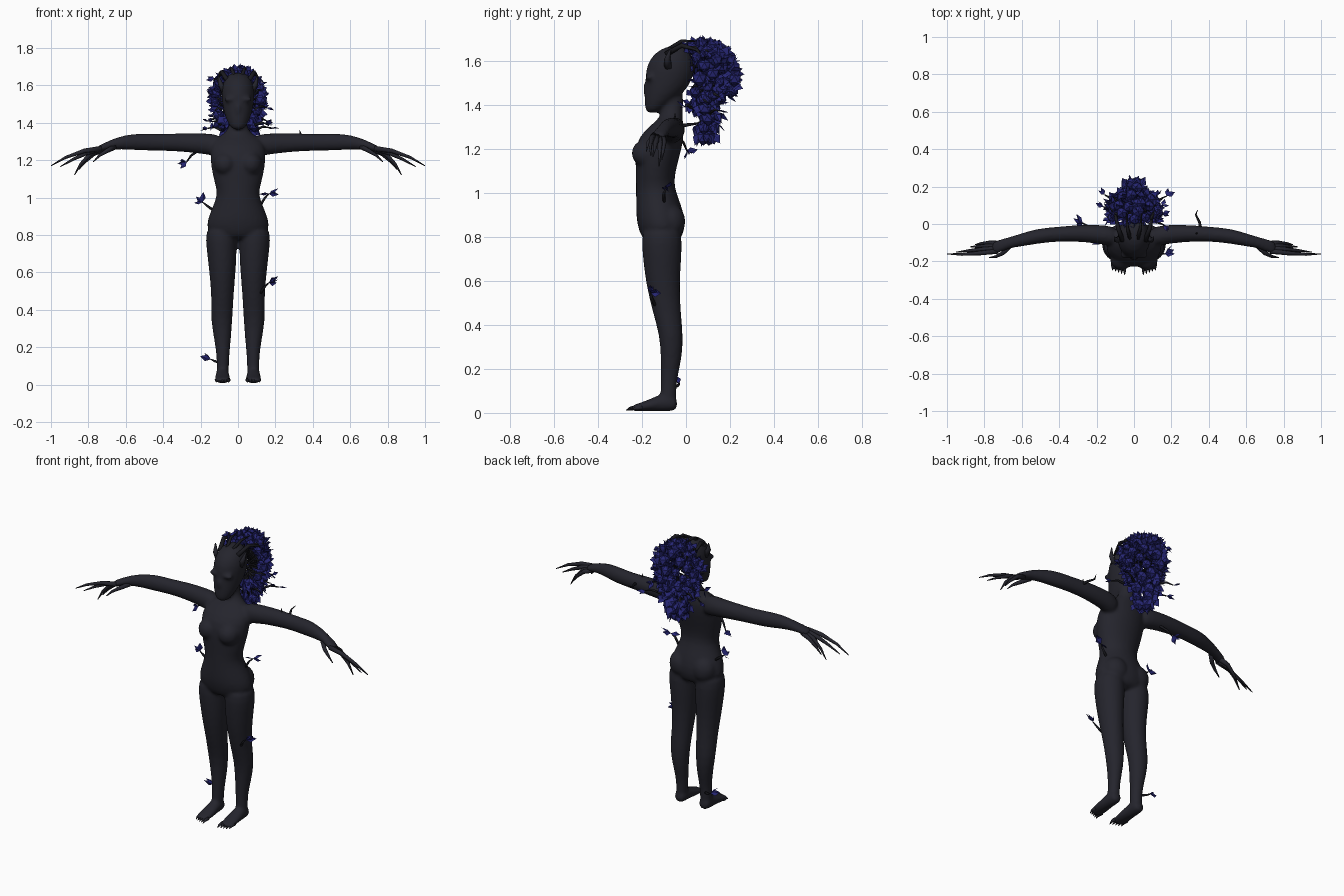
import bpy, bmesh, math, random
from mathutils import Vector, Matrix

random.seed(4)
cube = bpy.data.objects.get("Cube")
if cube:
    bpy.data.objects.remove(cube)


def material(name, rgb):
    m = bpy.data.materials.new(name)
    m.use_nodes = True
    m.diffuse_color = (*rgb, 1)
    m.node_tree.nodes["Principled BSDF"].inputs["Base Color"].default_value = (*rgb, 1)
    return m


BARK = material("dark bark", (0.018, 0.018, 0.026))
BLUE = material("deep blue petal", (0.019, 0.019, 0.17))
TWIG = material("black twig", (0.010, 0.010, 0.014))


def make_object(name, bm, mat):
    me = bpy.data.meshes.new(name)
    bm.to_mesh(me)
    bm.free()
    me.materials.append(mat)
    ob = bpy.data.objects.new(name, me)
    bpy.context.collection.objects.link(ob)
    return ob


def loft(bm, rings, axis, side=1, n=14):
    """Skin over elliptical rings (x, y, z, a, b) lying across the given axis."""
    loops = []
    for x, y, z, a, b in rings:
        loop = []
        for i in range(n):
            t = math.tau * i / n
            c, s = a * math.cos(t), b * math.sin(t)
            off = {"x": (0, c, s), "y": (c, 0, s), "z": (c, s, 0)}[axis]
            p = Vector((x, y, z)) + Vector(off)
            loop.append(bm.verts.new((p.x * side, p.y, p.z)))
        loops.append(loop)
    for lo, hi in zip(loops, loops[1:]):
        for i in range(n):
            j = (i + 1) % n
            bm.faces.new((lo[i], lo[j], hi[j], hi[i]))
    bm.faces.new(loops[0][::-1])
    bm.faces.new(loops[-1])


def ball(bm, centre, size, level=2):
    mat = Matrix.Translation(centre) @ Matrix.Diagonal((*size, 1))
    bmesh.ops.create_icosphere(bm, subdivisions=level, radius=1, matrix=mat)


def tube(bm, points, radius, tip=0.15, n=6):
    """Tapered round branch through the points."""
    pts = [Vector(p) for p in points]
    loops = []
    for k, p in enumerate(pts):
        d = (pts[min(k + 1, len(pts) - 1)] - pts[max(k - 1, 0)]).normalized()
        u = d.orthogonal().normalized() if k == 0 else (u - d * u.dot(d)).normalized()
        v = d.cross(u)
        r = radius * (1 - (1 - tip) * (k / (len(pts) - 1)) ** 1.5)
        loops.append([bm.verts.new(p + (u * math.cos(math.tau * i / n)
                      + v * math.sin(math.tau * i / n)) * r) for i in range(n)])
    for lo, hi in zip(loops, loops[1:]):
        for i in range(n):
            j = (i + 1) % n
            bm.faces.new((lo[i], lo[j], hi[j], hi[i]))
    bm.faces.new(loops[0][::-1])
    bm.faces.new(loops[-1])


def leaf(bm, base, direction, length, width=0.3):
    """Pointed leaf, folded along its middle."""
    d = Vector(direction).normalized()
    u = d.orthogonal().normalized()
    u.rotate(Matrix.Rotation(random.uniform(0, 6), 3, d))
    up = d.cross(u)
    b = Vector(base)
    root, tip = bm.verts.new(b), bm.verts.new(b + d * length)
    mid = bm.verts.new(b + d * length * 0.5 - up * length * 0.1)
    for s in (1, -1):
        edge = bm.verts.new(b + d * length * 0.45 + u * s * width * length)
        bm.faces.new((root, edge, mid))
        bm.faces.new((mid, edge, tip))


# Body: torso, head and limbs fused into one skin
body = bmesh.new()
loft(body, [(0, -.11, .77, .10, .08), (0, -.11, .82, .175, .105), (0, -.115, .88, .17, .115),
            (0, -.125, .95, .14, .105), (0, -.14, 1.02, .11, .09), (0, -.14, 1.08, .13, .09),
            (0, -.13, 1.17, .15, .105), (0, -.115, 1.25, .155, .11), (0, -.085, 1.31, .14, .075),
            (0, -.065, 1.345, .06, .05), (0, -.06, 1.40, .045, .047), (0, -.055, 1.46, .045, .05)], "z")
loft(body, [(0, -.155, 1.36, .03, .025), (0, -.138, 1.395, .055, .052), (0, -.10, 1.45, .078, .092),
            (0, -.075, 1.52, .09, .112), (0, -.07, 1.58, .093, .114), (0, -.06, 1.635, .075, .088),
            (0, -.04, 1.67, .04, .045)], "z")
ball(body, (0, -.178, 1.475), (.014, .02, .035))
ball(body, (0, -.175, 1.42), (.028, .014, .012))
for s in (1, -1):
    ball(body, (s * .04, -.165, 1.525), (.04, .022, .014))
    ball(body, (s * .068, -.18, 1.18), (.066, .072, .068))
    ball(body, (s * .075, -.07, .87), (.08, .072, .085))
    # Leg
    loft(body, [(.085, -.11, .86, .085, .09), (.09, -.11, .77, .086, .095),
                (.085, -.108, .68, .08, .088), (.083, -.105, .58, .07, .078),
                (.083, -.088, .46, .06, .066), (.088, -.066, .35, .06, .055),
                (.083, -.066, .25, .047, .05), (.08, -.078, .15, .034, .037),
                (.082, -.08, .09, .034, .038), (.083, -.08, .04, .034, .036)], "z", s)
    # Foot
    loft(body, [(.083, -.038, .04, .03, .03), (.083, -.07, .05, .037, .043),
                (.083, -.12, .046, .038, .04), (.082, -.17, .034, .043, .026),
                (.082, -.22, .025, .045, .018), (.082, -.25, .02, .038, .012)], "y", s)
    # Arm and palm
    loft(body, [(.08, -.07, 1.275, .05, .06), (.15, -.06, 1.285, .055, .06),
                (.22, -.052, 1.29, .05, .054), (.32, -.05, 1.295, .045, .05),
                (.42, -.055, 1.295, .04, .045), (.52, -.065, 1.297, .042, .048),
                (.60, -.085, 1.297, .036, .04), (.67, -.10, 1.285, .03, .03),
                (.72, -.12, 1.268, .038, .022), (.765, -.13, 1.253, .034, .016)], "x", s)
bmesh.ops.recalc_face_normals(body, faces=body.faces)
skin = make_object("body", body, BARK)
skin.modifiers.new("round", "SUBSURF").levels = 1
remesh = skin.modifiers.new("fuse", "REMESH")
remesh.mode = "VOXEL"
remesh.voxel_size = 0.01
remesh.use_smooth_shade = True
soften = skin.modifiers.new("soften", "SMOOTH")
soften.factor, soften.iterations = 0.5, 4

# Clawed fingers, toes and small head horns
FINGERS = [[(.73, -.145, 1.262), (.82, -.155, 1.25), (.92, -.162, 1.215), (1, -.16, 1.17)],
           [(.73, -.13, 1.26), (.81, -.135, 1.238), (.88, -.142, 1.205), (.95, -.15, 1.165)],
           [(.73, -.12, 1.255), (.79, -.118, 1.232), (.84, -.12, 1.18), (.875, -.122, 1.12)],
           [(.72, -.105, 1.255), (.77, -.1, 1.235), (.82, -.105, 1.19), (.85, -.11, 1.15)],
           [(.66, -.115, 1.27), (.70, -.155, 1.25), (.74, -.175, 1.225), (.775, -.18, 1.19)]]
HORN = [(.075, -.08, 1.57), (.095, -.085, 1.61), (.105, -.07, 1.655)]
for s, label in ((1, "left"), (-1, "right")):
    def flip(pts):
        return [(x * s, y, z) for x, y, z in pts]
    hand, toes, horn = bmesh.new(), bmesh.new(), bmesh.new()
    for f in FINGERS:
        tube(hand, flip(f), .015)
    for i in range(5):
        x = .05 + i * .016
        y = -.272 + i * .006
        tube(toes, flip([(x, y + .05, .024), (x, y + .02, .022), (x, y, .012)]), .011)
    tube(horn, flip(HORN), .02)
    for part, bm in (("fingers", hand), ("toes", toes), ("horn", horn)):
        bmesh.ops.recalc_face_normals(bm, faces=bm.faces)
        ob = make_object(label + "_" + part, bm, BARK)
        ob.data.shade_smooth()

# Hair of blossoms: a shell round the back of the head, a tail and a crest
spots = []
for i in range(64):
    h = 1 - 2 * (i + .5) / 64
    r, t = math.sqrt(1 - h * h), i * 2.39996
    p = Vector((.125 * r * math.cos(t), .07 + .11 * r * math.sin(t), 1.53 + .145 * h))
    if p.y > .03 or (p.z > 1.63 and p.y > -.02):
        spots.append(p)
for row in range(5):
    z = 1.43 - row * .045
    half = .1 - row * .018
    for k in (-1, 0, 1):
        spots.append(Vector((k * half, .09 + .03 * (k == 0) + random.uniform(-.02, .02), z)))
for k in range(6):
    t = math.radians(75 - k * 20)
    spots.append(Vector((.015 * (-1) ** k, .07 + .15 * math.cos(t), 1.53 + .15 * math.sin(t))))

blossoms, leaves, twigs = bmesh.new(), bmesh.new(), bmesh.new()
core = Vector((0, .06, 1.5))
for p in spots:
    r = random.uniform(.026, .036)
    ball(blossoms, p, (r, r, r * 1.05), 1)
    out = (p - core).normalized()
    u = out.orthogonal().normalized()
    for i in range(5):
        q = u.copy()
        q.rotate(Matrix.Rotation(math.tau * i / 5, 3, out))
        leaf(blossoms, p + q * r * .6 - out * r * .6, q * .5 + out, r * 1.8, .4)
    tube(twigs, [core.lerp(p, .3), core.lerp(p, .7) + Vector((0, 0, .015)), p], .007)


def sprig(points, count, size):
    """Twig with a fan of leaves at its end."""
    tube(twigs, points, .008, .4)
    end = Vector(points[-1])
    d = (end - Vector(points[-2])).normalized()
    for i in range(count):
        spread = Vector([random.uniform(-1, 1) for _ in range(3)])
        leaf(leaves, end, d + spread * .9, size * random.uniform(.8, 1.1))


# Loose sprigs reaching out of the hair
for i in range(24):
    s = 1 if i % 2 else -1
    k = (i // 2) / 11
    start = Vector((s * .09, .06 + random.uniform(-.04, .06), 1.36 + k * .3))
    reach = .10 - .07 * k
    end = start + Vector((s * reach * random.uniform(.4, .9), random.uniform(-.03, .05), random.uniform(-.02, .03)))
    sprig([start, start.lerp(end, .5) + Vector((0, 0, .012)), end], 2, .046)

# Sprigs sprouting from the body
for points, count in [([(-.13, -.1, .93), (-.17, -.1, .96), (-.19, -.1, .975)], 3),
                      ([(.12, -.1, .96), (.145, -.1, 1.0), (.165, -.09, 1.02)], 3),
                      ([(.12, -.14, .49), (.14, -.155, .52), (.165, -.16, .545)], 4),
                      ([(-.10, -.05, .12), (-.125, -.035, .125), (-.145, -.03, .135)], 2),
                      ([(-.2, -.04, 1.26), (-.25, -.01, 1.225), (-.275, .005, 1.19)], 4)]:
    sprig(points, count, .058)
tube(twigs, [(.36, -.04, 1.30), (.35, .01, 1.31), (.33, .05, 1.315), (.34, .075, 1.33)], .009)
tube(twigs, [(.33, -.05, 1.3), (.335, -.05, 1.34), (.33, -.05, 1.36)], .008)
for s in (1, -1):
    # Bare branches curling over the head
    tube(twigs, [(s * .06, -.09, 1.63), (s * .085, -.02, 1.67), (s * .1, .05, 1.65),
                 (s * .12, .1, 1.57)], .014)
    tube(twigs, [(s * .02, -.08, 1.65), (s * .035, -.02, 1.69), (s * .04, .06, 1.69)], .012)

bmesh.ops.recalc_face_normals(twigs, faces=twigs.faces)
make_object("hair_blossoms", blossoms, BLUE)
make_object("leaves", leaves, BLUE)
make_object("twigs", twigs, TWIG).data.shade_smooth()
